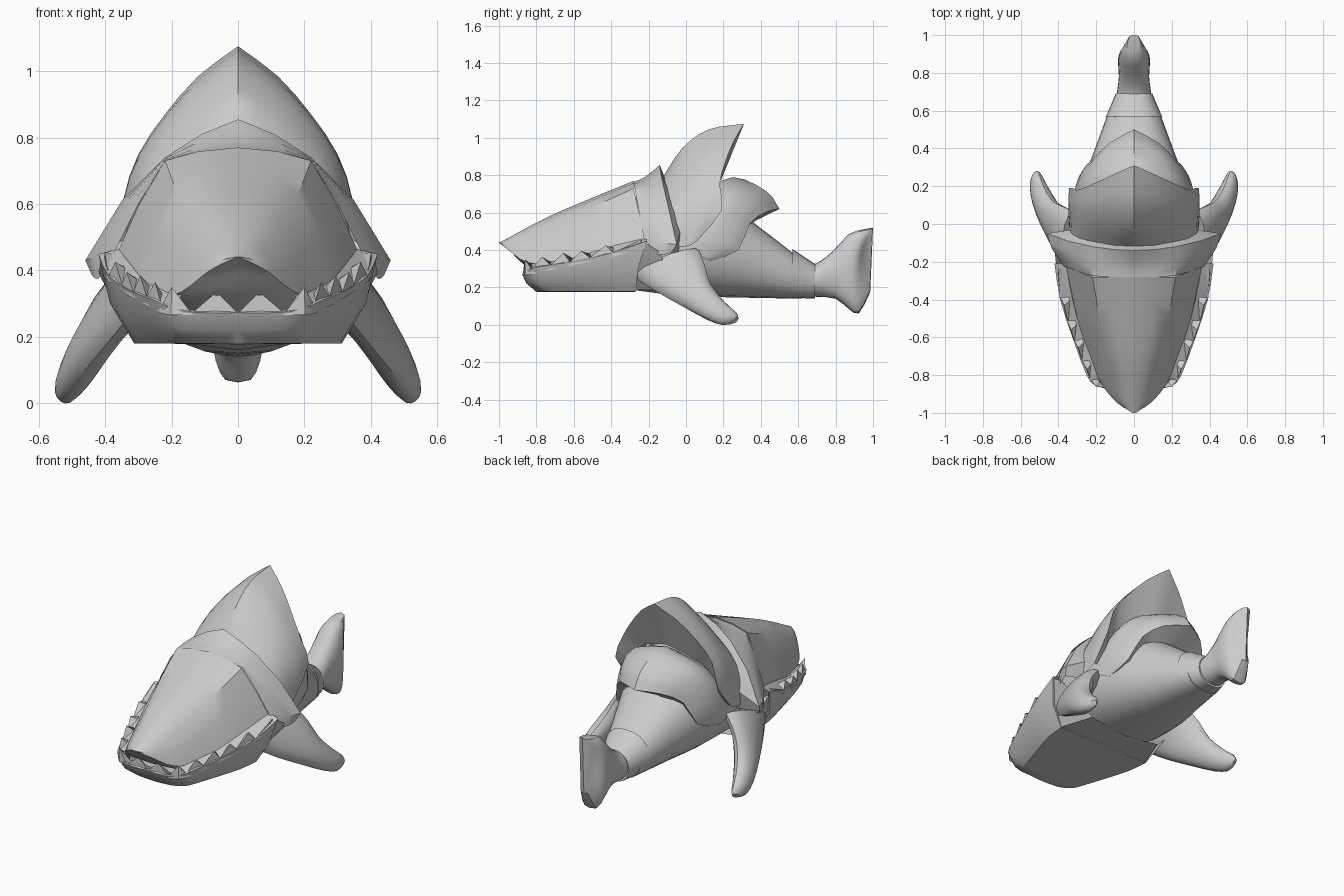
import bpy, bmesh, math
from mathutils import Vector


def smooth_line(pts, n):
    """Catmull-Rom curve through the points, n steps per span."""
    p = [Vector(q) for q in pts]
    if n == 1:
        return p
    p = [2 * p[0] - p[1]] + p + [2 * p[-1] - p[-2]]
    out = []
    for i in range(1, len(p) - 2):
        a, b, c, d = p[i - 1:i + 3]
        for k in range(n):
            t = k / n
            out.append(0.5 * (2 * b + (c - a) * t + (2 * a - 5 * b + 4 * c - d) * t * t
                              + (3 * b - a - 3 * c + d) * t ** 3))
    return out + [p[-2]]


def finish(name, bm, thick=0):
    """Mirror across x = 0, give shells a thickness, shade smooth by angle."""
    bmesh.ops.remove_doubles(bm, verts=bm.verts, dist=0.0005)
    bmesh.ops.recalc_face_normals(bm, faces=bm.faces)
    me = bpy.data.meshes.new(name)
    bm.to_mesh(me)
    bm.free()
    ob = bpy.data.objects.new(name, me)
    bpy.context.collection.objects.link(ob)
    m = ob.modifiers.new("mirror", 'MIRROR')
    m.merge_threshold = 0.001
    if thick:
        s = ob.modifiers.new("shell", 'SOLIDIFY')
        s.thickness = thick
        s.offset = 0
    bpy.ops.object.select_all(action='DESELECT')
    ob.select_set(True)
    bpy.context.view_layer.objects.active = ob
    bpy.ops.object.convert(target='MESH')
    bpy.ops.object.shade_smooth_by_angle(angle=math.radians(35))
    return ob


def loft(name, rows, nu=1, nv=1, ring=False, cap=False, thick=0, back=None):
    """Skin rows of points; nu refines along rows, nv between rows; back = inner rail
    that closes a shell behind its last row."""
    rows = [smooth_line(r, nu) for r in rows]
    rows = list(zip(*[smooth_line(c, nv) for c in zip(*rows)]))
    if back:
        rows.append(smooth_line(back, nu))
    bm = bmesh.new()
    vs = [[bm.verts.new(p) for p in r] for r in rows]
    n = len(vs[0])
    for a, b in zip(vs, vs[1:]):
        for i in range(n if ring else n - 1):
            j = (i + 1) % n
            bm.faces.new((a[i], a[j], b[j], b[i]))
    if cap:
        bm.faces.new(vs[0])
        bm.faces.new(vs[-1])
    return finish(name, bm, thick)


def half_oval(w, top, mid_y, bottom, power=1.0, n=12):
    """Half cross-section from top (y, z) round to bottom (y, z)."""
    zc, h = (top[1] + bottom[1]) / 2, (top[1] - bottom[1]) / 2
    pts = []
    for i in range(n + 1):
        a = math.pi * i / n
        c, s = math.cos(a), max(0, math.sin(a))
        end = top[0] if c > 0 else bottom[0]
        pts.append((w * s ** power, mid_y + (end - mid_y) * c * c, zc + h * c))
    return pts


# Upper head: y, top z, shoulder x/z, lip x/z, palate z
head = []
for y, zt, sx, sz, lx, lz, pz in [
        (-.28, .77, .22, .73, .36, .46, .30), (-.5, .68, .18, .63, .30, .385, .25),
        (-.7, .595, .13, .55, .235, .33, .25), (-.85, .52, .09, .48, .17, .335, .31),
        (-.95, .465, .05, .45, .085, .40, .405), (-1, .44, 0, .44, 0, .44, .44)]:
    k = 1 if y > -.3 else 0
    head.append([(0, y, zt), (sx * .55, y, zt - (zt - sz) * .3), (sx, y, sz),
                 ((sx + lx) / 2 + .01, y + .03 * k, (sz + lz) / 2), (lx, y + .06 * k, lz),
                 (lx * .75, y + .05 * k, pz + (lz - pz) * .2), (0, y, pz)])
loft("upper_head", head, nv=3)

# Lower jaw: open trough with a flat underside
rim = [(0, -.87, .275), (.12, -.87, .275), (.2, -.85, .29), (.245, -.8, .31),
       (.32, -.6, .34), (.385, -.4, .385), (.415, -.21, .45)]
base = [(0, -.80, .185), (.1, -.795, .185), (.17, -.76, .185), (.2, -.7, .185),
        (.25, -.55, .185), (.295, -.4, .185), (.31, -.27, .185)]
belly = [(x * 1.03 / 2 + bx / 2 + .012, (y + by) / 2 - .015, z * .45 + bz * .55)
         if x else (0, y + .025, .225)
         for (x, y, z), (bx, by, bz) in zip(rim, base)]
loft("lower_jaw", [rim, belly, base, [(0, p[1], .183) for p in base]], nu=2, thick=.012)

# Gums bridging the jaw rim and the upper lip
lip = [(.165, -.83, .33), (.19, -.79, .33), (.27, -.6, .36), (.325, -.4, .42), (.36, -.21, .465)]
loft("gums", [rim[2:], lip], nu=2)

# Throat joining the jaw to the body
loft("throat", [[(0, -.27, .185), (.31, -.27, .185), (.365, -.265, .29), (.412, -.22, .44)],
                [(0, -.08, .16), (.24, -.08, .19), (.35, -.10, .29), (.42, -.14, .39)]])

# Teeth: sawtooth edge along the jaw rim, alternating valley and tip
saw = [(0, -.872, .27), (.065, -.865, .335), (.14, -.87, .27), (.2, -.86, .35),
       (.23, -.825, .295), (.25, -.77, .365), (.275, -.725, .32), (.295, -.655, .385),
       (.315, -.62, .335), (.335, -.56, .395), (.35, -.515, .36), (.37, -.43, .425),
       (.39, -.39, .385), (.402, -.24, .455)]
loft("teeth", [[(x * 1.01, y, min(z, .265 + max(0, y + .85) * .22)) for x, y, z in saw], saw,
               [(x * .82, min(y + .05, -.22), .27 + max(0, y + .85) * .28) for x, y, z in saw]])

# Neck collar, closed behind
loft("neck_collar", [
    [(0, -.28, .765), (.12, -.28, .755), (.22, -.275, .73), (.30, -.25, .60), (.37, -.225, .46), (.42, -.15, .375)],
    [(0, -.22, .79), (.12, -.215, .77), (.23, -.20, .73), (.34, -.17, .60), (.435, -.13, .44), (.43, -.12, .375)],
    [(0, -.14, .855), (.11, -.135, .81), (.22, -.12, .74), (.35, -.09, .61), (.46, -.05, .43), (.44, -.08, .385)]],
    nv=2, back=[(0, -.11, .78), (.1, -.10, .74), (.2, -.08, .69), (.29, -.05, .60), (.33, -.03, .5), (.33, -.04, .39)])

# Dorsal fin shell with a hollowed rear face
loft("dorsal_fin_shell", [
    [(0, -.13, .78), (.1, -.12, .76), (.2, -.11, .70), (.29, -.09, .62), (.33, -.075, .53), (.34, -.07, .42)],
    [(0, -.02, .945), (.1, -.02, .88), (.2, -.01, .80), (.285, .01, .71), (.335, .03, .59), (.345, .0, .42)],
    [(0, .12, 1.045), (.11, .11, .965), (.205, .10, .87), (.295, .10, .745), (.345, .11, .61), (.345, .03, .43)],
    [(0, .31, 1.075), (.12, .257, .985), (.22, .21, .87), (.30, .18, .75), (.345, .19, .61), (.34, .06, .45)]],
    nu=2, nv=3, back=[(0, .19, .78), (.1, .17, .75), (.2, .14, .70), (.27, .11, .61), (.29, .10, .52), (.31, .05, .44)])

# Rear back shell, closed behind
loft("rear_back_shell", [
    [(0, .08, .70), (.2, .06, .64), (.29, .03, .54), (.32, .0, .46), (.33, -.02, .40)],
    [(0, .25, .79), (.19, .22, .725), (.28, .18, .62), (.32, .14, .47), (.32, .07, .37)],
    [(0, .43, .715), (.15, .37, .68), (.25, .29, .58), (.30, .23, .43), (.31, .11, .35)],
    [(0, .50, .62), (.13, .43, .605), (.22, .34, .54), (.275, .28, .40), (.295, .13, .34)]],
    nu=2, nv=3, back=[(0, .35, .555), (.1, .33, .53), (.17, .28, .49), (.22, .24, .39), (.26, .11, .34)])

# Body trunk tapering to the tail
loft("body", [half_oval(w, (y, t), y, (y, b), .75) for y, w, t, b in
              [(-.27, .31, .68, .19), (-.1, .335, .70, .17), (.15, .30, .67, .15),
               (.35, .225, .555, .145), (.62, .125, .345, .14)]], nv=2, cap=True)

# Ring where the tail joins
loft("tail_ring", [half_oval(.15, (.57, .405), .565, (.58, .145), .8),
                   half_oval(.097, (.69, .325), .69, (.69, .14), .8)], cap=True)

# Tail fin
loft("tail_fin", [half_oval(w, t, m, b, p) for w, t, m, b, p in
                  [(.10, (.6, .31), .6, (.6, .16), 1), (.09, (.70, .33), .70, (.70, .15), 1),
                   (.08, (.79, .40), .78, (.80, .14), .8), (.085, (.87, .485), .86, (.87, .085), .7),
                   (.075, (.945, .51), .91, (.925, .062), .5), (.04, (1, .52), .94, (.985, .175), .4)]],
     nv=2, cap=True)

# Pectoral fins: leading edge, trailing edge and half thickness per section
fin = []
for lead, trail, th in [((.33, -.28, .26), (.32, .07, .40), .07), ((.39, -.17, .185), (.395, .10, .32), .06),
                        ((.46, -.02, .10), (.44, .13, .22), .06), ((.51, .10, .035), (.48, .20, .13), .052),
                        ((.535, .19, .005), (.505, .27, .065), .035), ((.53, .25, .015), (.515, .28, .035), .018)]:
    a, b = Vector(lead), Vector(trail)
    c, h = (a + b) / 2, (b - a) / 2
    nrm = Vector((.8, -.2, .5))
    nrm = (nrm - h * (nrm.dot(h) / h.length_squared)).normalized()
    fin.append([c + h * math.cos(t) + nrm * th * math.sin(t)
                for t in [math.tau * i / 14 for i in range(14)]])
loft("pectoral_fins", fin, nv=2, ring=True, cap=True)
